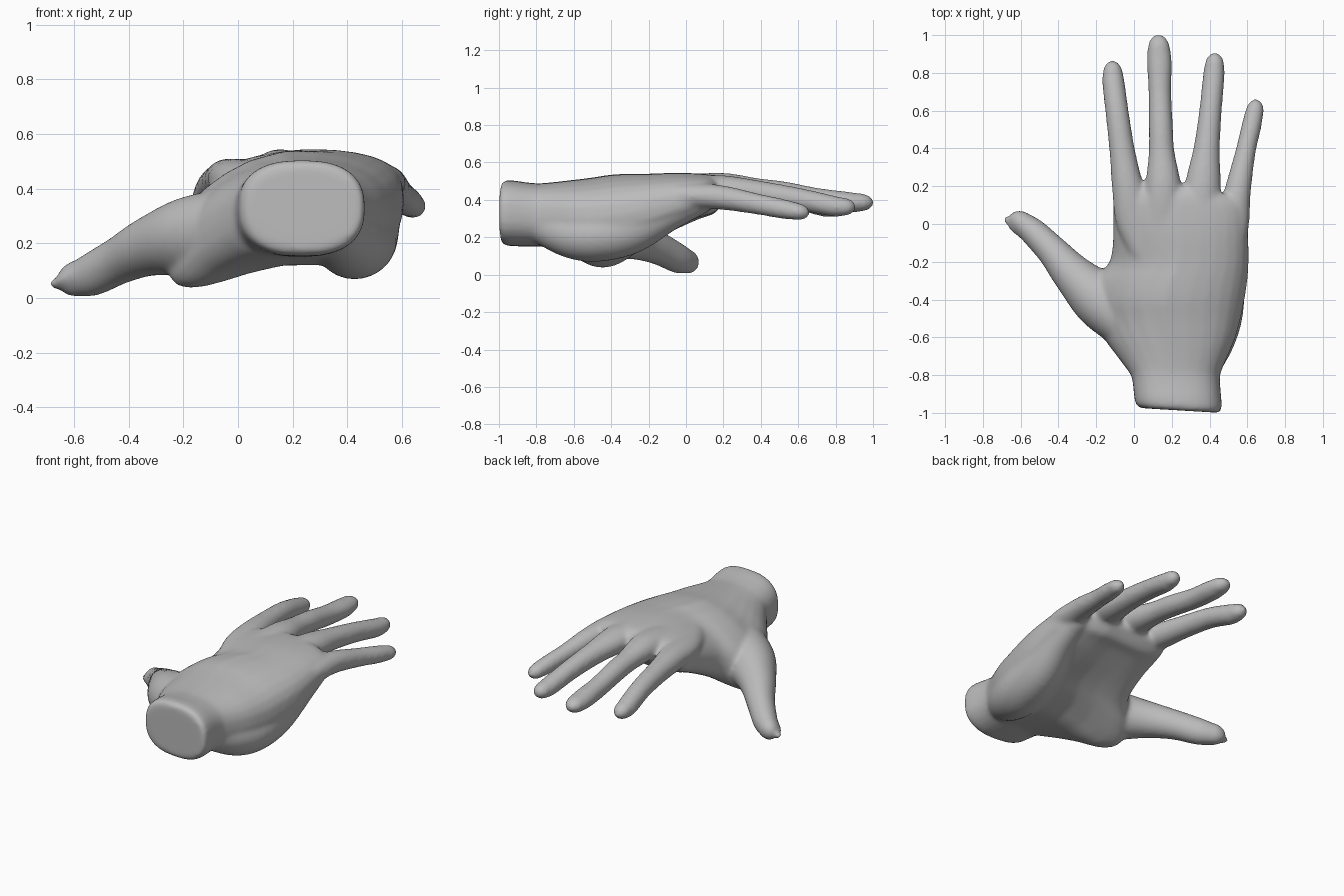
import bpy, bmesh, math
from mathutils import Vector

cube = bpy.data.objects.get("Cube")
if cube:
    bpy.data.objects.remove(cube, do_unlink=True)

SIDES = 28


def spline(rows, steps=5):
    """Smoothly interpolate rows of numbers."""
    out = []
    last = len(rows) - 1
    for i in range(last):
        a, b, c, d = (rows[max(0, min(last, i + k))] for k in (-1, 0, 1, 2))
        for s in range(steps):
            t = s / steps
            out.append([0.5 * (2 * q + (r - p) * t + (2 * p - 5 * q + 4 * r - u) * t * t
                               + (3 * q - p - 3 * r + u) * t ** 3)
                        for p, q, r, u in zip(a, b, c, d)])
    out.append(list(rows[-1]))
    return out


def loft(bm, rings):
    """Skin a list of point rings and close both ends."""
    loops = [[bm.verts.new(p) for p in ring] for ring in rings]
    for a, b in zip(loops, loops[1:]):
        for i in range(SIDES):
            j = (i + 1) % SIDES
            bm.faces.new((a[i], a[j], b[j], b[i]))
    bm.faces.new(loops[0])
    bm.faces.new(loops[-1])


def angles():
    return [2 * math.pi * i / SIDES for i in range(SIDES)]


def power(v, e):
    return math.copysign(abs(v) ** e, v)


def digit(bm, path):
    """Round-tipped tube; path rows are x, y, z, half width, half height."""
    rows = spline(path)
    tip = Vector(rows[-1][:3])
    w, h = rows[-1][3:]
    way = (tip - Vector(rows[-2][:3])).normalized()
    for k in range(1, 6):
        a = k * math.pi / 11
        rows.append([*(tip + way * w * 1.4 * math.sin(a)), w * math.cos(a), h * math.cos(a)])
    rings = []
    for i, row in enumerate(rows):
        ahead = Vector(rows[min(i + 1, len(rows) - 1)][:3])
        behind = Vector(rows[max(i - 1, 0)][:3])
        d = (ahead - behind).normalized()
        side = d.cross(Vector((0, 0, 1))).normalized()
        up = side.cross(d)
        rings.append([Vector(row[:3]) + side * row[3] * math.cos(a) + up * row[4] * math.sin(a)
                      for a in angles()])
    loft(bm, rings)


def palm(bm, sections):
    """Rows are y, right x, left x, bottom, top, droop to the thumb, palm hollow."""
    rings = []
    for y, x0, x1, z0, z1, droop, hollow in spline(sections):
        ring = []
        for a in angles():
            c, s = power(math.cos(a), 0.8), power(math.sin(a), 0.8)
            x = (x0 + x1) / 2 + (x1 - x0) / 2 * c
            z = (z0 + z1) / 2 + (z1 - z0) / 2 * s
            z -= droop * max(0, -c) ** 1.4
            if s < 0:
                z += hollow * (1 - c * c) * -s
            # knuckle line slants back toward the little finger, the wrist cut the other way
            slant = 1.6 * max(0, x - 0.35) * max(0, y)
            if y < -0.9:
                slant = 0.06 * (x - 0.46)
            ring.append((x, y - slant, z))
        rings.append(ring)
    loft(bm, rings)


bm = bmesh.new()

# wrist and palm
palm(bm, [
    (-1.0, .04, .445, .18, .48, 0, 0),
    (-.97, .005, .465, .155, .505, 0, 0),
    (-.82, -.01, .455, .15, .49, 0, 0),
    (-.76, -.045, .47, .13, .49, .02, .02),
    (-.62, -.15, .53, .10, .505, .08, .03),
    (-.50, -.23, .565, .08, .52, .15, .04),
    (-.40, -.26, .585, .09, .535, .17, .05),
    (-.30, -.22, .60, .12, .54, .14, .05),
    (-.20, -.13, .607, .16, .54, .08, .05),
    (-.05, -.11, .605, .23, .545, .045, .03),
    (.08, -.11, .597, .29, .54, .03, .02),
    (.15, -.10, .58, .33, .53, .03, 0),
    (.20, -.06, .55, .39, .50, .03, 0),
])

# heel of the palm below the little finger
digit(bm, [(.34, -.78, .27, .1, .1), (.40, -.62, .22, .13, .13), (.43, -.48, .212, .145, .143),
           (.46, -.3, .25, .13, .14), (.49, -.1, .335, .1, .105), (.5, .05, .39, .08, .08)])

# index finger
digit(bm, [(.1, -.25, .43, .07, .06), (.01, 0, .44, .1, .065), (-.03, .18, .438, .086, .073),
           (-.06, .37, .43, .069, .066), (-.088, .58, .41, .062, .061),
           (-.108, .74, .37, .06, .06), (-.112, .79, .362, .055, .052)])
# middle finger
digit(bm, [(.17, -.25, .45, .07, .06), (.155, 0, .47, .1, .065), (.155, .2, .468, .094, .076),
           (.146, .38, .452, .069, .064), (.142, .52, .435, .064, .064),
           (.137, .7, .403, .061, .061), (.135, .85, .388, .066, .057),
           (.132, .92, .386, .061, .05)])
# ring finger
digit(bm, [(.31, -.25, .45, .07, .06), (.345, 0, .465, .1, .065), (.364, .2, .457, .096, .074),
           (.385, .4, .435, .07, .066), (.405, .6, .405, .06, .06),
           (.422, .78, .368, .058, .056), (.426, .835, .363, .053, .05)])
# little finger
digit(bm, [(.43, -.25, .42, .07, .06), (.51, -.05, .42, .09, .07), (.548, .17, .415, .071, .066),
           (.59, .38, .378, .054, .056), (.62, .51, .353, .053, .053),
           (.638, .595, .338, .049, .046)])
# thumb
digit(bm, [(.02, -.56, .27, .14, .14), (-.17, -.41, .228, .15, .145), (-.32, -.27, .19, .11, .11),
           (-.43, -.145, .14, .084, .088), (-.53, -.045, .088, .073, .08),
           (-.585, .0, .072, .062, .067)])
# thumb nail
digit(bm, [(-.58, -.03, .085, .05, .04), (-.63, .0, .065, .042, .03),
           (-.66, .017, .055, .026, .02)])

bmesh.ops.recalc_face_normals(bm, faces=bm.faces[:])
mesh = bpy.data.meshes.new("hand")
bm.to_mesh(mesh)
bm.free()
hand = bpy.data.objects.new("hand", mesh)
bpy.context.collection.objects.link(hand)

# fuse the parts into one smooth skin
fuse = hand.modifiers.new("fuse", 'REMESH')
fuse.mode = 'VOXEL'
fuse.voxel_size = 0.012
fuse.use_smooth_shade = True
soften = hand.modifiers.new("soften", 'SMOOTH')
soften.factor = 0.5
soften.iterations = 12

skin = bpy.data.materials.new("plain grey")
skin.use_nodes = True
grey = (0.5, 0.5, 0.5, 1)
skin.diffuse_color = grey
skin.node_tree.nodes["Principled BSDF"].inputs["Base Color"].default_value = grey
mesh.materials.append(skin)
